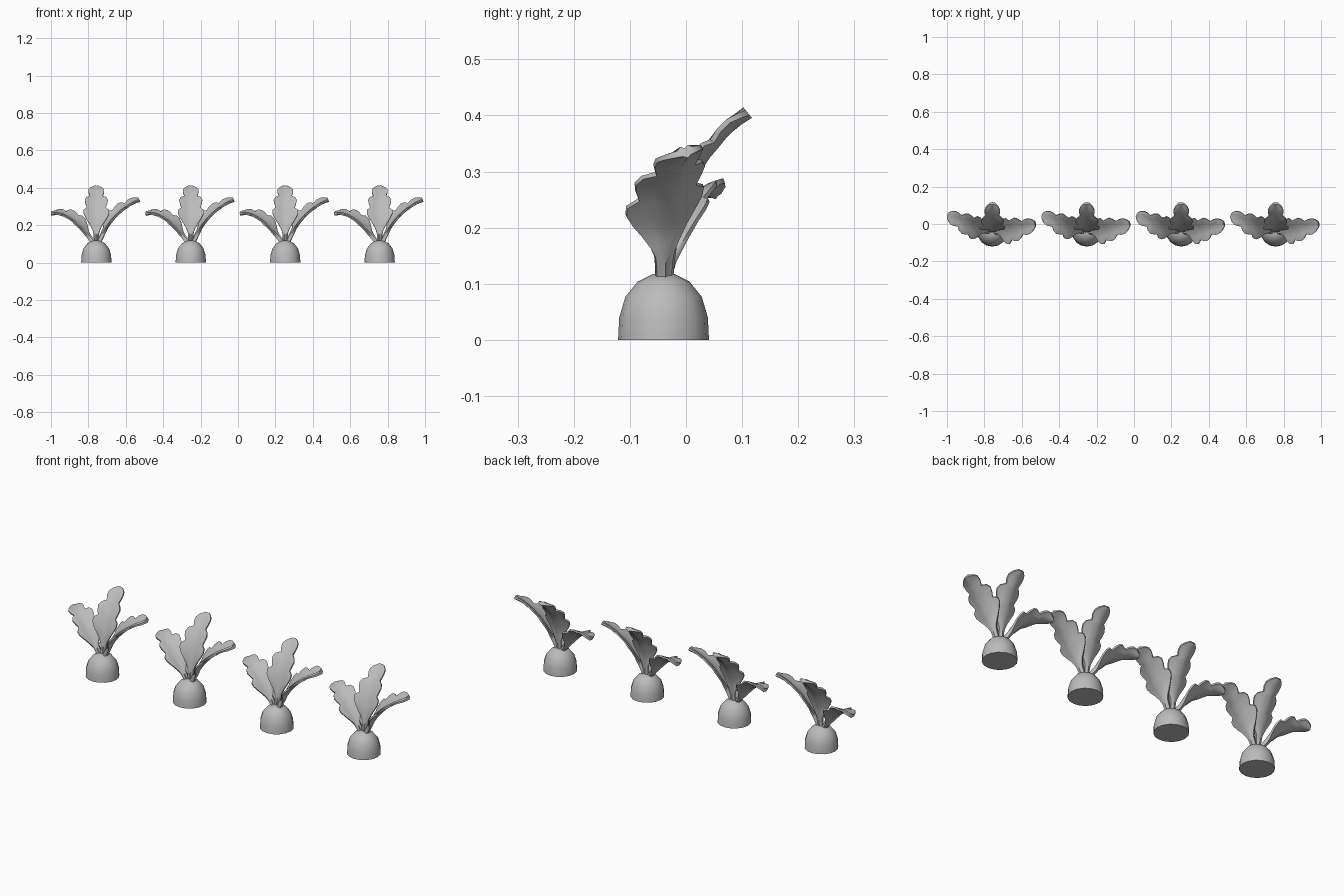
import bpy
import bmesh
from math import cos, sin, tau, radians
from mathutils import Vector
from mathutils.geometry import interpolate_bezier

if "Cube" in bpy.data.objects:
    bpy.data.objects.remove(bpy.data.objects["Cube"])

grey = bpy.data.materials.new("plain grey")
grey.use_nodes = True
GREY = (0.5, 0.5, 0.5, 1)
grey.diffuse_color = GREY
grey.node_tree.nodes["Principled BSDF"].inputs["Base Color"].default_value = GREY

SPACING = 0.505
CENTRE_Y = -0.04


def skin(name, rings, x, angle):
    """Closed tube through equal rings of points, with capped ends."""
    bm = bmesh.new()
    loops = [[bm.verts.new(p) for p in ring] for ring in rings]
    n = len(rings[0])
    for a, b in zip(loops, loops[1:]):
        for i in range(n):
            j = (i + 1) % n
            bm.faces.new((a[i], a[j], b[j], b[i]))
    bm.faces.new(loops[0])
    bm.faces.new(loops[-1])
    bmesh.ops.recalc_face_normals(bm, faces=bm.faces)
    mesh = bpy.data.meshes.new(name)
    bm.to_mesh(mesh)
    bm.free()
    mesh.materials.append(grey)
    obj = bpy.data.objects.new(name, mesh)
    bpy.context.collection.objects.link(obj)
    obj.location.x = x
    bpy.ops.object.select_all(action="DESELECT")
    obj.select_set(True)
    bpy.context.view_layer.objects.active = obj
    bpy.ops.object.shade_smooth_by_angle(angle=radians(angle))


# Bulb profile: radius, height
BULB = [(0.081, 0), (0.079, 0.04), (0.068, 0.077), (0.046, 0.104), (0.02, 0.117)]


def bulb(x):
    rings = [[(r * cos(tau * k / 16), CENTRE_Y + r * sin(tau * k / 16), z)
              for k in range(16)] for r, z in BULB]
    skin("bulb", rings, x, 50)


# Half width of the lobed leaf outline, from stalk to tip
OUTLINE = [0.013, 0.014, 0.015, 0.017, 0.026, 0.042, 0.059, 0.071, 0.072, 0.053,
           0.061, 0.065, 0.056, 0.036, 0.043, 0.043, 0.034, 0.014]


def leaf(name, x, path, side, width=1.0):
    side = Vector(side).normalized()
    points = interpolate_bezier(*[Vector(p) for p in path], len(OUTLINE))
    rings = []
    for i, (p, w) in enumerate(zip(points, OUTLINE)):
        w *= width
        along = (points[min(i + 1, len(points) - 1)] - points[max(i - 1, 0)]).normalized()
        up = side.cross(along).normalized()
        blade = min(1, max(0, (w - 0.015) / 0.03))
        thick = 0.012 - 0.004 * blade
        edge = 0.006 - 0.002 * blade

        def at(across, lift):
            # Blade is cupped around the midrib and its lobes sweep forward
            cup = 0.3 * blade * w * abs(across)
            sweep = 0.2 * blade * w * abs(across)
            return p + side * across * w + up * (lift + cup) + along * sweep

        rings.append([at(-1, edge), at(-0.5, thick), at(0, thick * 0.6), at(0.5, thick),
                      at(1, edge), at(1, -edge), at(0.5, -thick * 0.6), at(0, -thick),
                      at(-0.5, -thick * 0.6), at(-1, -edge)])
    skin(name, rings, x, 60)


for n in range(4):
    x = (n - 1.5) * SPACING
    bulb(x)
    leaf("back_leaf", x,
         [(0, -0.035, 0.1), (0, -0.03, 0.22), (0, 0.01, 0.33), (0, 0.11, 0.405)],
         (1, 0, 0), 0.95)
    leaf("left_leaf", x,
         [(0.012, -0.04, 0.1), (0.05, -0.04, 0.2), (0.12, -0.03, 0.29), (0.23, 0.0, 0.335)],
         (0.17, -0.98, -0.28))
    leaf("right_leaf", x,
         [(-0.012, -0.04, 0.1), (-0.06, -0.03, 0.17), (-0.14, 0.0, 0.28), (-0.238, 0.05, 0.262)],
         (0.35, 0.93, 0.3), 0.9)
